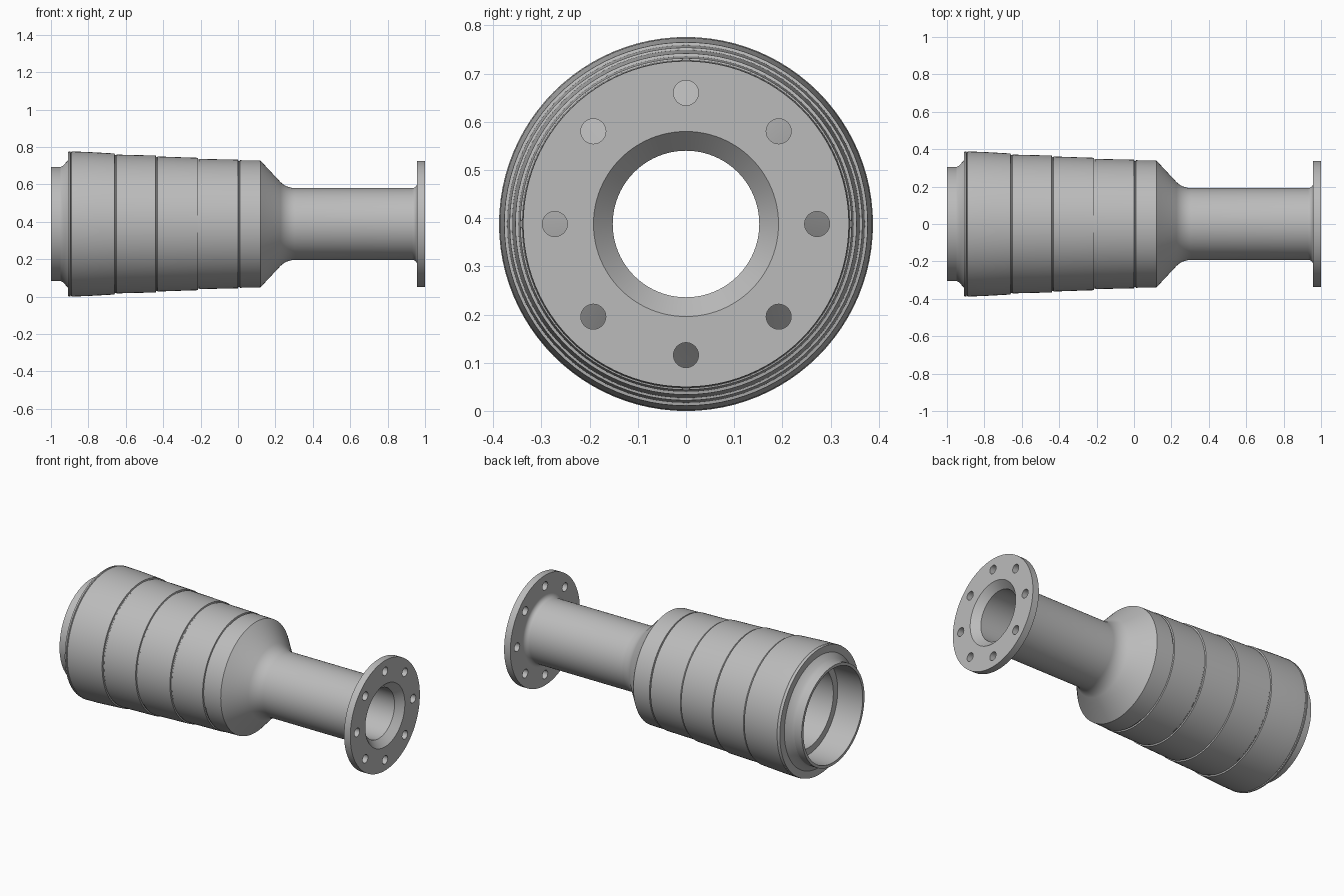
import bpy, bmesh, math
from mathutils import Matrix, Vector

if "Cube" in bpy.data.objects:
    bpy.data.objects.remove(bpy.data.objects["Cube"], do_unlink=True)

AXIS_Z = 0.388
SEGMENTS = 96

metal = bpy.data.materials.new("grey metal")
metal.use_nodes = True
GREY = (0.5, 0.5, 0.5, 1)
metal.diffuse_color = GREY
metal.node_tree.nodes["Principled BSDF"].inputs["Base Color"].default_value = GREY


def finish(name, bm):
    bmesh.ops.recalc_face_normals(bm, faces=bm.faces)
    mesh = bpy.data.meshes.new(name)
    bm.to_mesh(mesh)
    bm.free()
    mesh.materials.append(metal)
    obj = bpy.data.objects.new(name, mesh)
    bpy.context.collection.objects.link(obj)
    return obj


def lathe(name, profile):
    """Revolve a closed (x, radius) profile about the long axis."""
    bm = bmesh.new()
    verts = [bm.verts.new((x, 0, AXIS_Z + r)) for x, r in profile]
    edges = [bm.edges.new((v, verts[i - 1])) for i, v in enumerate(verts)]
    bmesh.ops.spin(bm, geom=verts + edges, cent=(0, 0, AXIS_Z), axis=(1, 0, 0),
                   angle=math.tau, steps=SEGMENTS, use_duplicate=False)
    bmesh.ops.remove_doubles(bm, verts=bm.verts, dist=0.0001)
    return finish(name, bm)


def arc(cx, cr, radius, start, end, steps=8):
    """Fillet points in the profile plane, angles in degrees."""
    angles = [math.radians(start + (end - start) * i / steps) for i in range(steps + 1)]
    return [(cx + radius * math.cos(a), cr + radius * math.sin(a)) for a in angles]


# Outer shell: collar, stepped sleeves with thin grooves, shoulder, neck
outer = [(-1, 0.305), (-0.95, 0.305), (-0.935, 0.312), (-0.908, 0.342),
         (-0.908, 0.386), (-0.897, 0.388), (-0.894, 0.383), (-0.89, 0.387)]
sleeves = [(-0.82, 0.386, -0.66, 0.377), (-0.65, 0.371, -0.44, 0.366),
           (-0.43, 0.361, -0.215, 0.354), (-0.205, 0.348, 0.0, 0.344)]
for x0, r0, x1, r1 in sleeves:
    outer += [(x0, r0), (x1, r1), (x1 + 0.002, r1 - 0.008), (x1 + 0.008, r1 - 0.008)]
outer += [(0.01, 0.341), (0.12, 0.339)]
outer += arc(0.305, 0.302, 0.11, 225, 270)
outer += arc(0.93, 0.22, 0.028, 270, 360)

# Inner walls: bore, funnel, chamber, seat ledge and open socket
inner = [(0.958, 0.152), (0.28, 0.152), (0.1, 0.245), (-0.83, 0.245),
         (-0.83, 0.288), (-1, 0.288)]
body = lathe("stepped_body", outer + inner)

# Flange ring with a chamfered mouth
flange = lathe("end_flange", [(0.958, 0.152), (0.958, 0.338), (1, 0.338), (1, 0.192)])

# Ring of bolt holes
bm = bmesh.new()
for i in range(8):
    a = math.tau * i / 8
    centre = Vector((0.98, 0.272 * math.cos(a), AXIS_Z + 0.272 * math.sin(a)))
    bmesh.ops.create_cone(bm, cap_ends=True, segments=32, radius1=0.026, radius2=0.026,
                          depth=0.2, matrix=Matrix.Translation(centre)
                          @ Matrix.Rotation(math.pi / 2, 4, 'Y'))
cutter = finish("bolt_hole_cutter", bm)
cutter.hide_render = True
cutter.display_type = 'WIRE'

cut = flange.modifiers.new("bolt_holes", 'BOOLEAN')
cut.object = cutter
cut.operation = 'DIFFERENCE'
cut.solver = 'EXACT'
bpy.context.view_layer.objects.active = flange
bpy.ops.object.modifier_apply(modifier=cut.name)
bpy.data.objects.remove(cutter, do_unlink=True)

# Smooth round walls, crisp edges
for obj in (body, flange):
    bpy.ops.object.select_all(action='DESELECT')
    obj.select_set(True)
    bpy.context.view_layer.objects.active = obj
    bpy.ops.object.shade_smooth_by_angle(angle=math.radians(25))
